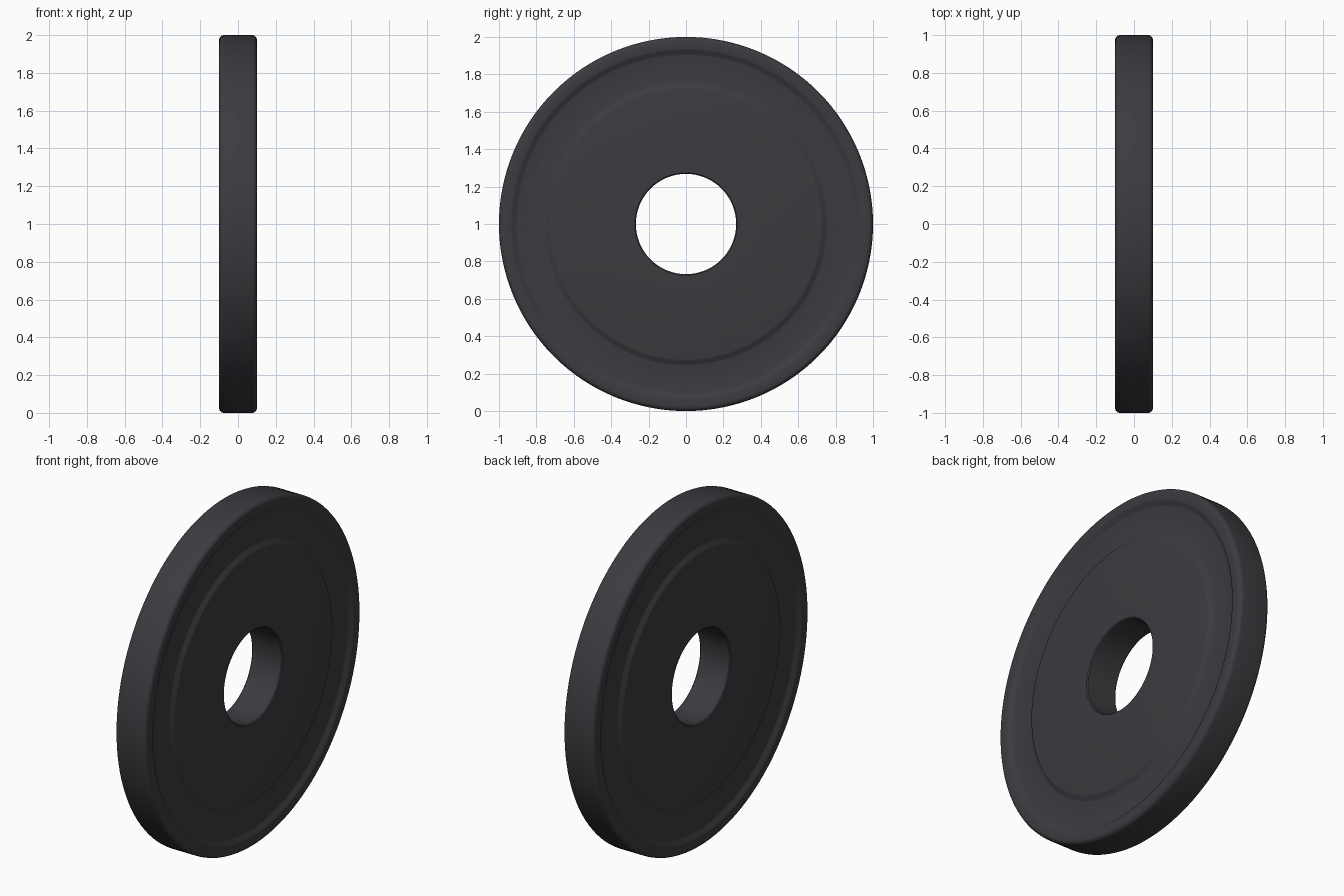
import bpy, bmesh, math

if "Cube" in bpy.data.objects:
    bpy.data.objects.remove(bpy.data.objects["Cube"])

# Dark rubber material
rubber = bpy.data.materials.new("dark_rubber")
rubber.diffuse_color = (0.045, 0.045, 0.052, 1)
rubber.use_nodes = True
rubber.node_tree.nodes["Principled BSDF"].inputs["Base Color"].default_value = rubber.diffuse_color

# Half cross-section (radius, half thickness), from bore to tread
half = [(0.268, 0.094), (0.274, 0.1), (0.722, 0.1), (0.731, 0.098), (0.749, 0.082),
        (0.758, 0.08), (0.902, 0.08), (0.911, 0.082), (0.929, 0.098), (0.938, 0.1)]
# Rounded outer corner
R = 0.025
half += [(1 - R + R * math.sin(a), 0.1 - R + R * math.cos(a))
         for a in (math.radians(18 * i) for i in range(6))]
profile = half + [(r, -x) for r, x in reversed(half)]

# Revolve the closed profile around the x axis
SEG = 128
bm = bmesh.new()
rings = []
for i in range(SEG):
    a = 2 * math.pi * i / SEG
    rings.append([bm.verts.new((x, r * math.sin(a), 1 + r * math.cos(a))) for r, x in profile])
n = len(profile)
for i in range(SEG):
    p, q = rings[i], rings[(i + 1) % SEG]
    for j in range(n):
        k = (j + 1) % n
        bm.faces.new((p[j], p[k], q[k], q[j]))
bmesh.ops.recalc_face_normals(bm, faces=bm.faces)

# Weight plate
mesh = bpy.data.meshes.new("weight_plate")
bm.to_mesh(mesh)
bm.free()
mesh.materials.append(rubber)
plate = bpy.data.objects.new("weight_plate", mesh)
bpy.context.collection.objects.link(plate)
bpy.context.view_layer.objects.active = plate
plate.select_set(True)
bpy.ops.object.shade_smooth_by_angle(angle=math.radians(35))
